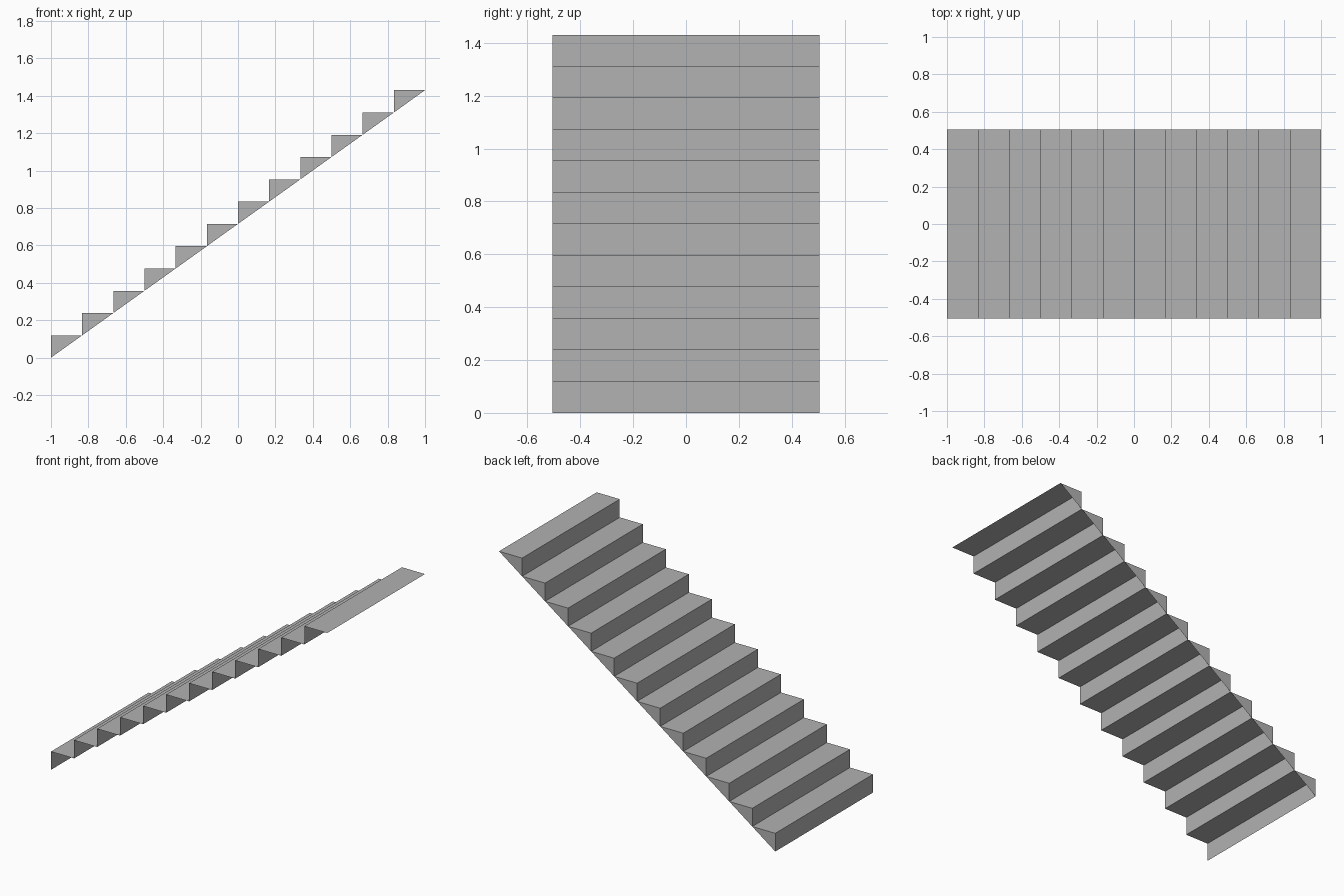
import bpy
import bmesh

cube = bpy.data.objects.get("Cube")
if cube:
    bpy.data.objects.remove(cube, do_unlink=True)

STEPS = 12
LENGTH, HEIGHT, HALF_WIDTH = 2.0, 1.43, 0.505
RUN, RISE = LENGTH / STEPS, HEIGHT / STEPS

# Plain grey material
grey = bpy.data.materials.new("stair grey")
grey.use_nodes = True
colour = (0.445, 0.445, 0.445, 1.0)
grey.diffuse_color = colour
grey.node_tree.nodes["Principled BSDF"].inputs["Base Color"].default_value = colour

# Folded sheet profile: riser, tread, riser, tread...
profile = [(-LENGTH / 2, 0.0)]
for i in range(STEPS):
    x = -LENGTH / 2 + i * RUN
    z = (i + 1) * RISE
    profile += [(x, z), (x + RUN, z)]

bm = bmesh.new()
front = [bm.verts.new((x, -HALF_WIDTH, z)) for x, z in profile]
back = [bm.verts.new((x, HALF_WIDTH, z)) for x, z in profile]

# Risers and treads, open underneath and on the front side
for i in range(len(profile) - 1):
    bm.faces.new((front[i], front[i + 1], back[i + 1], back[i]))

# Triangular cheeks closing the back side
for i in range(0, len(profile) - 1, 2):
    bm.faces.new((back[i], back[i + 1], back[i + 2]))

mesh = bpy.data.meshes.new("staircase")
bm.to_mesh(mesh)
bm.free()
mesh.materials.append(grey)
bpy.context.collection.objects.link(bpy.data.objects.new("staircase", mesh))
